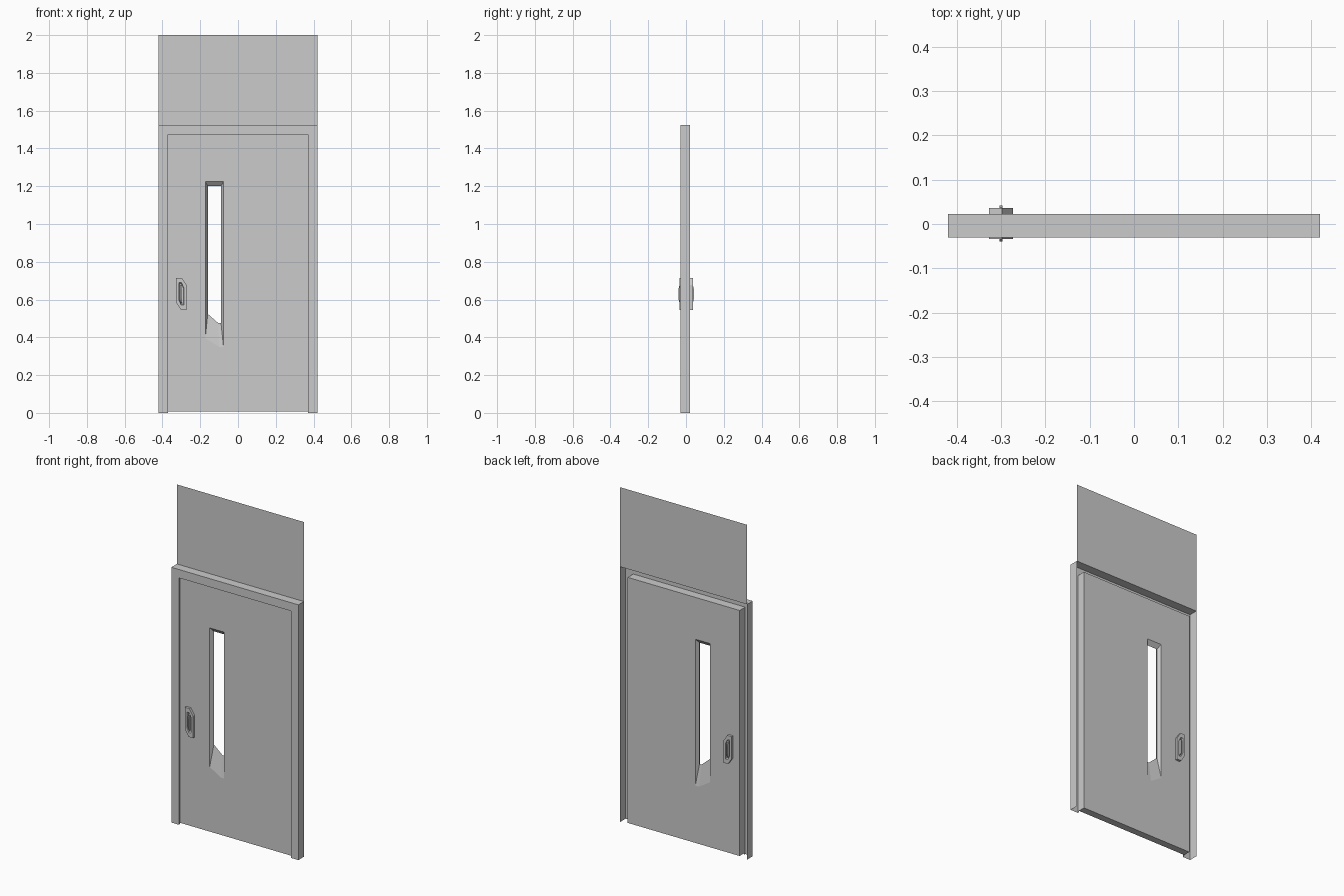
import bpy
import bmesh
from mathutils import Vector

cube = bpy.data.objects.get("Cube")
if cube:
    bpy.data.objects.remove(cube, do_unlink=True)

grey = bpy.data.materials.new("light grey metal")
grey.use_nodes = True
grey.diffuse_color = (0.6, 0.6, 0.6, 1)
grey.node_tree.nodes["Principled BSDF"].inputs["Base Color"].default_value = grey.diffuse_color

FRAME_FRONT, DOOR_FRONT, BACK = -0.03, -0.02, 0.022
MID = (DOOR_FRONT + BACK) / 2
WIDTH, HEIGHT, TRIM = 0.42, 1.525, 0.05


def ring(bm, outline, y):
    """Add the vertices of an (x, z) outline at depth y."""
    return [bm.verts.new((x, y, z)) for x, z in outline]


def bridge(bm, a, b, closed=True):
    """Join two rings with quads."""
    n = len(a)
    for i in range(n if closed else n - 1):
        j = (i + 1) % n
        bm.faces.new((a[i], a[j], b[j], b[i]))


def finish(bm, name):
    bmesh.ops.recalc_face_normals(bm, faces=bm.faces)
    mesh = bpy.data.meshes.new(name)
    bm.to_mesh(mesh)
    bm.free()
    mesh.materials.append(grey)
    obj = bpy.data.objects.new(name, mesh)
    bpy.context.collection.objects.link(obj)
    return obj


def arch(half, top):
    return [(-half, 0), (-half, top), (half, top), (half, 0)]


# Door frame: folded sheet channel, open at the back and the bottom
bm = bmesh.new()
outer, inner = arch(WIDTH, HEIGHT), arch(WIDTH - TRIM, HEIGHT - TRIM)
rings = [ring(bm, outer, BACK), ring(bm, outer, FRAME_FRONT),
         ring(bm, inner, FRAME_FRONT), ring(bm, inner, DOOR_FRONT)]
for a, b in zip(rings, rings[1:]):
    bridge(bm, a, b, closed=False)
finish(bm, "door_frame")

# Thin wall panel above the frame, flush with the back
bm = bmesh.new()
bm.faces.new(ring(bm, [(-WIDTH, HEIGHT), (WIDTH, HEIGHT), (WIDTH, 2), (-WIDTH, 2)], BACK))
finish(bm, "upper_panel")

# Door leaf with a slit window whose reveals slope in to the middle
bm = bmesh.new()
half, top, low = WIDTH - TRIM, HEIGHT - TRIM, 0.008
leaf = [(-half, low), (half, low), (half, top), (-half, top)]
wide = [(-0.173, 0.395), (-0.1, 0.35), (-0.077, 0.35), (-0.077, 1.225), (-0.173, 1.225)]
narrow = [(-0.16, 0.524), (-0.104, 0.475), (-0.09, 0.475), (-0.09, 1.2), (-0.16, 1.2)]
edges, holes = [], []
for y in (DOOR_FRONT, BACK):
    edge, hole = ring(bm, leaf, y), ring(bm, wide, y)
    border = [bm.edges.new((r[i - 1], r[i])) for r in (edge, hole) for i in range(len(r))]
    bmesh.ops.triangle_fill(bm, use_beauty=True, edges=border,
                            normal=Vector((0, -1 if y < 0 else 1, 0)))
    edges.append(edge)
    holes.append(hole)
bridge(bm, *edges)
middle = ring(bm, narrow, MID)
for hole in holes:
    bridge(bm, hole, middle)
finish(bm, "door_leaf")

# Handle plates and grips, one on each side of the door
CX, CZ = -0.3, 0.63
plate = [(-0.027, 0.085), (0.002, 0.085), (0.027, 0.047),
         (0.027, -0.085), (-0.002, -0.085), (-0.027, -0.047)]


def scaled(sx, sz):
    return [(CX + x * sx, CZ + z * sz) for x, z in plate]


for side, label in ((-1, "front"), (1, "back")):
    def depth(d):
        return MID + side * d

    # Plate with a recessed cup
    bm = bmesh.new()
    rings = [ring(bm, scaled(1, 1), depth(0.02)), ring(bm, scaled(1, 1), depth(0.035)),
             ring(bm, scaled(0.5, 0.7), depth(0.035)), ring(bm, scaled(0.4, 0.64), depth(0.024))]
    for a, b in zip(rings, rings[1:]):
        bridge(bm, a, b)
    bm.faces.new(rings[-1])
    bm.faces.new(rings[0])
    finish(bm, label + "_handle_plate")

    # Narrow grip bar with sloping ends
    bm = bmesh.new()
    profile = [(0.023, -0.048), (0.036, -0.045), (0.041, -0.025),
               (0.041, 0.025), (0.036, 0.045), (0.023, 0.048)]
    sides = [[bm.verts.new((CX + dx, depth(d), CZ + z)) for d, z in profile]
             for dx in (-0.0035, 0.0035)]
    bridge(bm, *sides)
    for s in sides:
        bm.faces.new(s)
    finish(bm, label + "_handle_grip")
